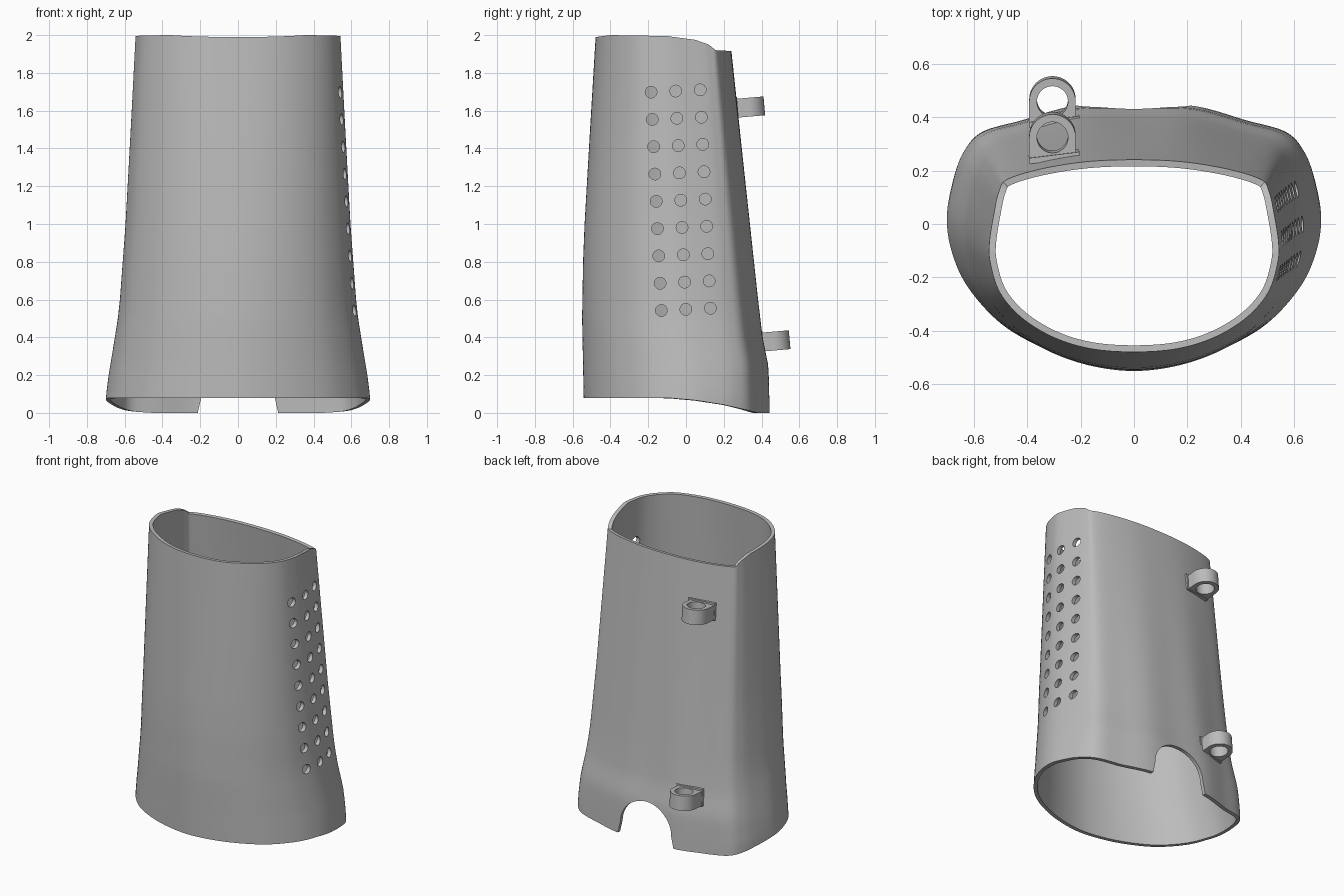
import bpy, bmesh, math
from mathutils import Matrix, Vector

old = bpy.data.objects.get("Cube")
if old:
    bpy.data.objects.remove(old, do_unlink=True)

grey = bpy.data.materials.new("plain_grey")
grey.use_nodes = True
grey.diffuse_color = (0.5, 0.5, 0.5, 1)
grey.node_tree.nodes["Principled BSDF"].inputs["Base Color"].default_value = (0.5, 0.5, 0.5, 1)


def make(name, bm):
    bmesh.ops.recalc_face_normals(bm, faces=bm.faces)
    mesh = bpy.data.meshes.new(name)
    bm.to_mesh(mesh)
    bm.free()
    mesh.materials.append(grey)
    ob = bpy.data.objects.new(name, mesh)
    bpy.context.collection.objects.link(ob)
    return ob


def activate(ob):
    bpy.ops.object.select_all(action="DESELECT")
    ob.select_set(True)
    bpy.context.view_layer.objects.active = ob


def smooth(ob):
    activate(ob)
    bpy.ops.object.shade_smooth_by_angle(angle=math.radians(32))


def table(pairs, v):
    """Piecewise linear lookup."""
    if v <= pairs[0][0]:
        return pairs[0][1]
    for (a, p), (b, q) in zip(pairs, pairs[1:]):
        if v <= b:
            return p + (q - p) * (v - a) / (b - a)
    return pairs[-1][1]


# Half outlines from back centre to front centre
LOW = [(0, .445), (.22, .445), (.42, .39), (.57, .345), (.64, .265), (.68, .15), (.7, .02),
       (.68, -.11), (.62, -.24), (.5, -.375), (.35, -.465), (.18, -.525), (0, -.55)]
HIGH = [(0, .243), (.18, .235), (.35, .208), (.47, .17), (.5, .13), (.518, .06), (.538, -.06),
        (.535, -.14), (.5, -.25), (.42, -.345), (.3, -.42), (.16, -.463), (0, -.475)]
# Silhouettes over height, and rim heights over depth
SIDE = [(.08, .7), (.2, .685), (.35, .66), (.5, .636), (.6, .625), (1, .595), (1.5, .567), (2, .54)]
FRONT = [(0, -.54), (.5, -.55), (.8, -.545), (1, -.537), (1.5, -.508), (2, -.478)]
BACK = [(0, .442), (.25, .433), (.4, .403), (.6, .38), (1, .338), (1.92, .24), (2, .232)]
BOTTOM = [(-.1, .08), (.05, .067), (.2, .043), (.3, .02), (.38, 0)]
TOP = [(-.48, 1.99), (-.4, 2), (-.1, 1.995), (.05, 1.975), (.12, 1.95), (.155, 1.92), (.25, 1.915)]


def outline(half, steps=8):
    """Mirror, smooth and normalise a half outline."""
    width = max(x for x, y in half)
    y0, y1 = half[-1][1], half[0][1]
    pts = [Vector((x / width, (y - y0) / (y1 - y0))) for x, y in half]
    pts += [Vector((-p.x, p.y)) for p in reversed(pts[1:-1])]
    n, out = len(pts), []
    for i in range(n):
        a, b, c, d = (pts[(i + k) % n] for k in (-1, 0, 1, 2))
        for s in range(steps):
            t = s / steps
            out.append(.5 * (2 * b + (c - a) * t + (2 * a - 5 * b + 4 * c - d) * t * t
                             + (3 * b - a - 3 * c + d) * t ** 3))
    return out


low, high = outline(LOW), outline(HIGH)


def surface(i, z):
    p = low[i].lerp(high[i], min(max(z / 2, 0), 1))
    f, b = table(FRONT, z), table(BACK, z)
    return Vector((p.x * table(SIDE, z), f + p.y * (b - f), z))


# Sleeve shell
bm = bmesh.new()
rings, n = 44, len(low)
columns = []
for i in range(n):
    z0 = table(BOTTOM, surface(i, .05).y)
    z1 = table(TOP, surface(i, 1.95).y)
    columns.append([bm.verts.new(surface(i, z0 + (z1 - z0) * k / rings)) for k in range(rings + 1)])
for i in range(n):
    a, b = columns[i], columns[(i + 1) % n]
    for k in range(rings):
        bm.faces.new((a[k], a[k + 1], b[k + 1], b[k]))
bmesh.ops.recalc_face_normals(bm, faces=bm.faces)
probe = min(bm.faces, key=lambda f: f.calc_center_median().y)
if probe.normal.y > 0:
    bmesh.ops.reverse_faces(bm, faces=bm.faces)
mesh = bpy.data.meshes.new("sleeve")
bm.to_mesh(mesh)
bm.free()
mesh.materials.append(grey)
sleeve = bpy.data.objects.new("sleeve", mesh)
bpy.context.collection.objects.link(sleeve)

# Vent hole cutters, three columns by nine rows
bm = bmesh.new()
for row in range(9):
    for col in range(3):
        y = -.185 + .13 * col + .0068 * row
        z = 1.698 - .1445 * row + .006 * col
        m = Matrix.Translation((.6, y, z)) @ Matrix.Rotation(math.pi / 2, 4, "Y")
        bmesh.ops.create_cone(bm, cap_ends=True, segments=24, radius1=.031, radius2=.031,
                              depth=.6, matrix=m)
vents = make("vent_cutter", bm)

# Arched notch cutter at the bottom of the back
bm = bmesh.new()
arch = [(.22, -.05), (.213, 0)]
arch += [(.195 * math.cos(a), .08 + .185 * math.sin(a))
         for a in (math.pi * k / 24 for k in range(25))]
arch += [(-.213, 0), (-.22, -.05)]
face = bm.faces.new([bm.verts.new((x, .2, z)) for x, z in arch])
ext = bmesh.ops.extrude_face_region(bm, geom=[face])
bmesh.ops.translate(bm, vec=(0, .5, 0),
                    verts=[v for v in ext["geom"] if isinstance(v, bmesh.types.BMVert)])
notch = make("notch_cutter", bm)

# Thicken the wall and cut the openings
activate(sleeve)
shell = sleeve.modifiers.new("wall", "SOLIDIFY")
shell.thickness = .025
shell.offset = -1
shell.use_even_offset = True
bpy.ops.object.modifier_apply(modifier="wall")
for cutter in (vents, notch):
    cutter.hide_render = True
    cut = sleeve.modifiers.new("cut", "BOOLEAN")
    cut.operation = "DIFFERENCE"
    cut.solver = "EXACT"
    cut.object = cutter
    bpy.ops.object.modifier_apply(modifier="cut")
for cutter in (vents, notch):
    bpy.data.objects.remove(cutter, do_unlink=True)
smooth(sleeve)


# Strap loops on the back
def loop(name, y, z):
    bm = bmesh.new()
    r, hole, h, seg = .087, .058, .05, 48
    rows = []
    for k in range(seg):
        a = math.tau * k / seg
        c, s = math.cos(a), math.sin(a)
        reach = r if s >= 0 else r / max(abs(c), abs(s))
        rows.append([bm.verts.new((q * c, q * s, w))
                     for q, w in ((reach, -h), (reach, h), (hole, h), (hole, -h))])
    for k in range(seg):
        a, b = rows[k], rows[(k + 1) % seg]
        for j in range(4):
            m = (j + 1) % 4
            bm.faces.new((a[j], b[j], b[m], a[m]))
    ob = make(name, bm)
    ob.location = (-.305, y, z)
    ob.rotation_euler.x = math.radians(5)
    smooth(ob)
    # Thin foot against the wall
    bm = bmesh.new()
    bmesh.ops.create_cube(bm, size=1, matrix=Matrix.Diagonal((.19, .022, .116, 1)))
    foot = make(name + "_foot", bm)
    foot.location = (-.298, y - .076, z - .005)
    foot.rotation_euler = (math.radians(5), 0, math.radians(7))


loop("upper_strap_loop", .328, 1.618)
loop("lower_strap_loop", .462, .38)
